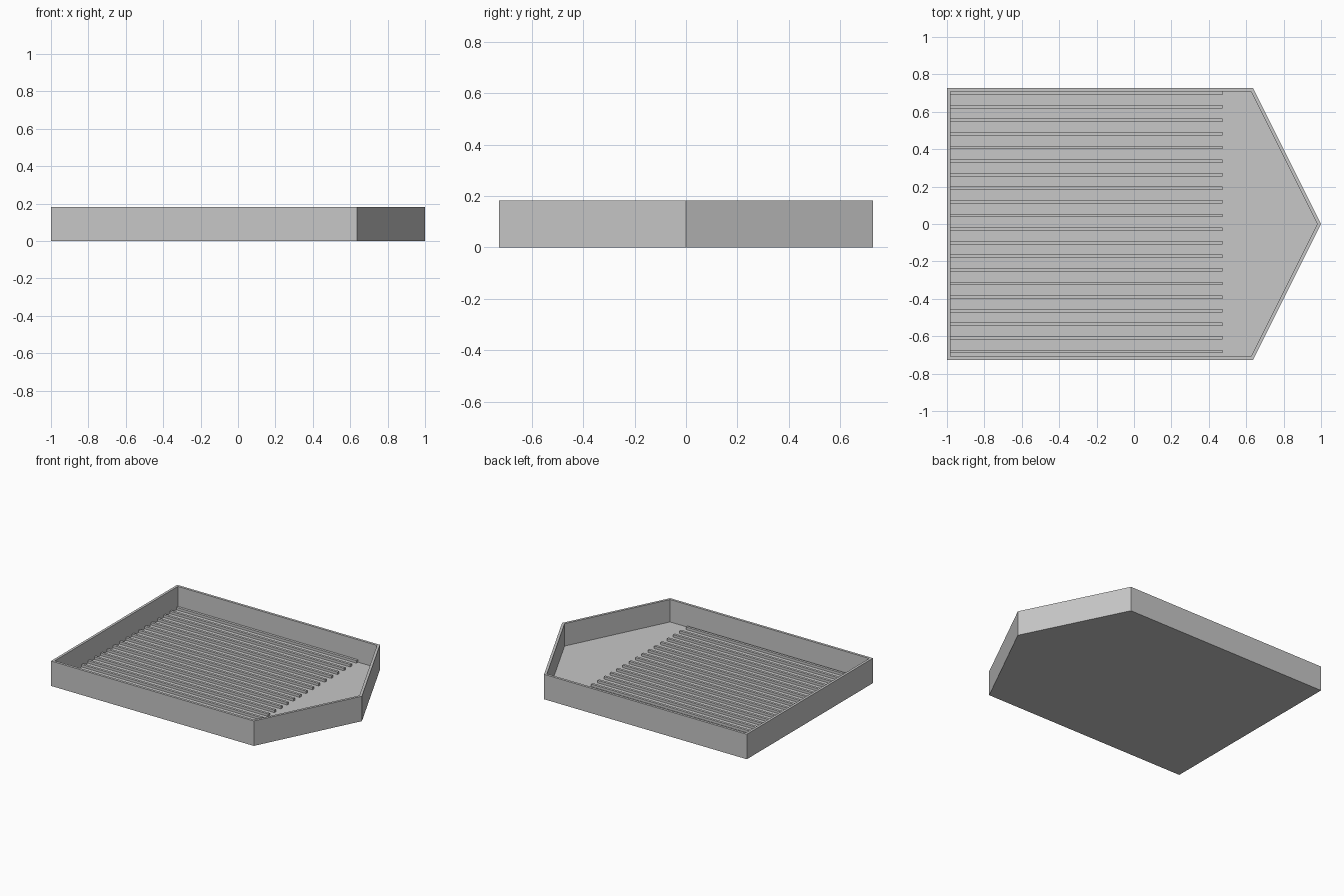
import bpy
import bmesh

cube = bpy.data.objects.get("Cube")
if cube:
    bpy.data.objects.remove(cube, do_unlink=True)

U = 2 / 110                 # one wall thickness
HALF_W = 40 * U             # half depth of the tray
HEIGHT = 10 * U
SHOULDER_X = 35 * U         # where the pointed spout begins

gray = bpy.data.materials.new("plain gray")
gray.use_nodes = True
color = (0.57, 0.57, 0.57, 1)
gray.diffuse_color = color
gray.node_tree.nodes["Principled BSDF"].inputs["Base Color"].default_value = color


def finish(bm, name):
    bmesh.ops.recalc_face_normals(bm, faces=bm.faces)
    mesh = bpy.data.meshes.new(name)
    bm.to_mesh(mesh)
    bm.free()
    mesh.materials.append(gray)
    obj = bpy.data.objects.new(name, mesh)
    bpy.context.collection.objects.link(obj)
    return obj


# Tray: five-sided block, top inset by the wall and sunk to the floor
bm = bmesh.new()
outline = [(-1, -HALF_W), (SHOULDER_X, -HALF_W), (1, 0),
           (SHOULDER_X, HALF_W), (-1, HALF_W)]
base = bm.faces.new([bm.verts.new((x, y, 0)) for x, y in outline])
lid = bmesh.ops.extrude_face_region(bm, geom=[base], use_keep_orig=True)["geom"]
bmesh.ops.translate(bm, vec=(0, 0, HEIGHT),
                    verts=[v for v in lid if isinstance(v, bmesh.types.BMVert)])
bmesh.ops.recalc_face_normals(bm, faces=bm.faces)
top = max(bm.faces, key=lambda f: f.calc_center_median().z)
bmesh.ops.inset_region(bm, faces=[top], thickness=U, use_even_offset=True)
floor = bmesh.ops.extrude_discrete_faces(bm, faces=[top])["faces"][0]
bmesh.ops.translate(bm, vec=(0, 0, U - HEIGHT), verts=floor.verts)
finish(bm, "tray")

# Drainage ribs: thin bars along the floor, starting at the back wall
bm = bmesh.new()
bmesh.ops.create_cube(bm, size=1)
bmesh.ops.scale(bm, vec=(80 * U, U, U), verts=bm.verts)
bmesh.ops.translate(bm, vec=(-14 * U, -37.5 * U, 1.5 * U), verts=bm.verts)
ribs = finish(bm, "drainage_ribs")
array = ribs.modifiers.new("rib row", "ARRAY")
array.count = 20
array.use_relative_offset = False
array.use_constant_offset = True
array.constant_offset_displace = (0, 4 * U, 0)
